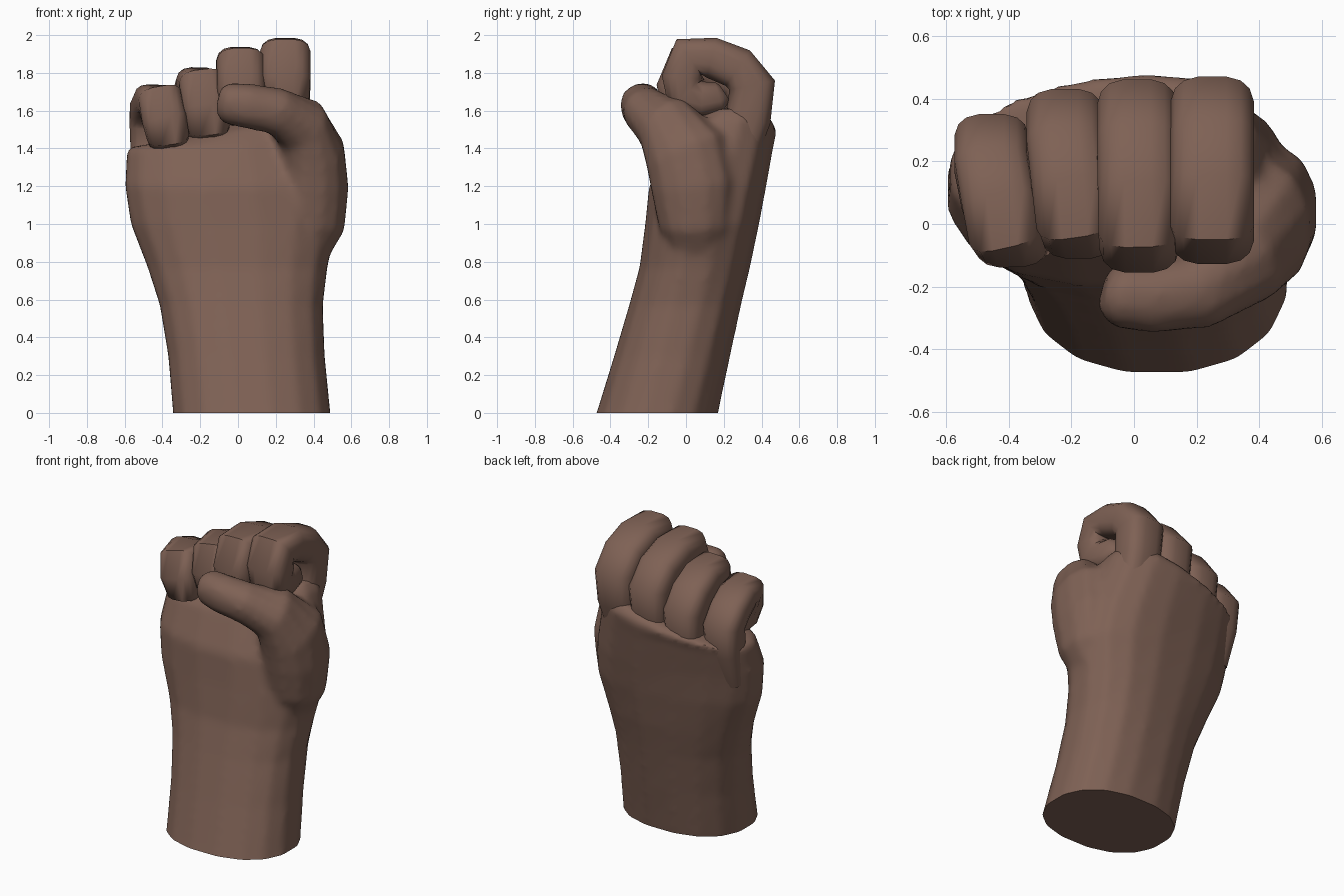
import bpy, bmesh, math
from mathutils import Vector

if "Cube" in bpy.data.objects:
    bpy.data.objects.remove(bpy.data.objects["Cube"])

skin = bpy.data.materials.new("brown skin")
skin.use_nodes = True
skin.diffuse_color = (0.21, 0.12, 0.09, 1)
skin.node_tree.nodes["Principled BSDF"].inputs["Base Color"].default_value = (0.21, 0.12, 0.09, 1)


def super_point(angle, power):
    c, s = math.cos(angle), math.sin(angle)
    e = 2 / power
    return math.copysign(abs(c) ** e, c), math.copysign(abs(s) ** e, s)


def loft(bm, rings):
    """Skin a closed tube through rings of points."""
    loops = [[bm.verts.new(p) for p in ring] for ring in rings]
    n = len(loops[0])
    for a, b in zip(loops, loops[1:]):
        for i in range(n):
            j = (i + 1) % n
            bm.faces.new((a[i], a[j], b[j], b[i]))
    bm.faces.new(loops[0][::-1])
    bm.faces.new(loops[-1])


def tube(bm, path, sizes, side_hint, sides=12, power=2.6):
    """Sweep a rounded section; each size is (half width, half thickness)."""
    rings = []
    for k, p in enumerate(path):
        tangent = (path[min(k + 1, len(path) - 1)] - path[max(k - 1, 0)]).normalized()
        normal = tangent.cross(side_hint).normalized()
        across = normal.cross(tangent)
        ring = []
        for i in range(sides):
            u, v = super_point(math.tau * (i + 0.5) / sides, power)
            ring.append(p + across * u * sizes[k][0] + normal * v * sizes[k][1])
        rings.append(ring)
    loft(bm, rings)


def finish(bm, name):
    bmesh.ops.recalc_face_normals(bm, faces=bm.faces)
    mesh = bpy.data.meshes.new(name)
    bm.to_mesh(mesh)
    bm.free()
    ob = bpy.data.objects.new(name, mesh)
    bpy.context.collection.objects.link(ob)
    mesh.materials.append(skin)
    return ob


def shade(ob, degrees):
    bpy.ops.object.select_all(action="DESELECT")
    ob.select_set(True)
    bpy.context.view_layer.objects.active = ob
    bpy.ops.object.shade_smooth_by_angle(angle=math.radians(degrees))


# Forearm and palm: height, left and right limits, front and back limits
levels = [(-0.15, -0.335, 0.515, -0.53, 0.14), (0, -0.35, 0.495, -0.478, 0.175),
          (0.3, -0.375, 0.465, -0.385, 0.235), (0.57, -0.42, 0.455, -0.305, 0.29),
          (0.77, -0.485, 0.48, -0.25, 0.335), (1.0, -0.575, 0.53, -0.22, 0.38),
          (1.2, -0.605, 0.51, -0.2, 0.415), (1.43, -0.595, 0.44, -0.1, 0.455),
          (1.56, -0.57, 0.4, -0.03, 0.475), (1.62, -0.52, 0.35, 0.06, 0.44)]
bm = bmesh.new()
rings = []
for z, x0, x1, y0, y1 in levels:
    ring = []
    lean = 0.22 * min(1, max(0, z / 1.2))
    for i in range(16):
        u, v = super_point(math.tau * (i + 0.5) / 16, 2.3)
        back = 1 + lean * u if v > 0 else 1
        drop = 0.12 * max(0, z - 1.4) * (u - 1) * 4
        ring.append(Vector(((x0 + x1) / 2 + u * (x1 - x0) / 2,
                            (y0 + y1) / 2 + v * back * (y1 - y0) / 2, z + drop)))
    rings.append(ring)
loft(bm, rings)

# Thumb, wrapped across the front of the fingers
thumb_path = [Vector(p) for p in (
    (0.32, 0.06, 0.78), (0.38, 0.05, 1.0), (0.4, 0.04, 1.2), (0.39, 0.0, 1.38),
    (0.33, -0.11, 1.53), (0.2, -0.215, 1.6), (0.05, -0.235, 1.625),
    (-0.06, -0.225, 1.64), (-0.1, -0.215, 1.645))]
thumb_sizes = [(0.12, 0.12), (0.2, 0.19), (0.23, 0.19), (0.23, 0.18), (0.17, 0.155),
               (0.125, 0.125), (0.115, 0.12), (0.105, 0.11), (0.06, 0.08)]
tube(bm, thumb_path, thumb_sizes, Vector((0, 1, 0.15)), power=2.2)

# Blend palm and thumb, then cut the wrist flat
blend = finish(bm, "hand_blend")
remesh = blend.modifiers.new("Remesh", "REMESH")
remesh.mode = "VOXEL"
remesh.voxel_size = 0.022
smooth = blend.modifiers.new("Smooth", "SMOOTH")
smooth.iterations = 7
evaluated = blend.evaluated_get(bpy.context.evaluated_depsgraph_get())
bm = bmesh.new()
bm.from_mesh(evaluated.to_mesh())
evaluated.to_mesh_clear()
bpy.data.objects.remove(blend)
cut = bmesh.ops.bisect_plane(bm, geom=bm.verts[:] + bm.edges[:] + bm.faces[:],
                             plane_co=(0, 0, 0), plane_no=(0, 0, 1), clear_inner=True)
rim = [e for e in cut["geom_cut"] if isinstance(e, bmesh.types.BMEdge)]
bmesh.ops.contextual_create(bm, geom=rim)
shade(finish(bm, "palm_and_thumb"), 50)

# Curled fingers: one side profile (y, z), fitted to each finger
curl = [(0.25, 1.3), (0.325, 1.55), (0.345, 1.73), (0.27, 1.82), (0.13, 1.875), (0.01, 1.88),
        (-0.02, 1.77), (-0.01, 1.68), (0.08, 1.655), (0.17, 1.67), (0.2, 1.69)]
thick = [0.1, 0.12, 0.125, 0.115, 0.11, 0.115, 0.115, 0.115, 0.095, 0.08, 0.05]
wide = [0.8, 0.95, 1, 1, 1, 1, 1, 0.95, 0.88, 0.75, 0.5]
fingers = {  # back x, tip x, half width, top, depth scale, height scale, front
    "index_finger": (0.25, 0.25, 0.135, 2.0, 1.0, 1.0, -0.13),
    "middle_finger": (0.01, 0.02, 0.13, 1.95, 1.04, 1.0, -0.16),
    "ring_finger": (-0.22, -0.16, 0.125, 1.85, 0.88, 1.0, -0.105),
    "little_finger": (-0.455, -0.37, 0.12, 1.755, 0.8, 0.88, -0.135),
}
for name, (xa, xb, width, top, sy, sz, front) in fingers.items():
    path, sizes = [], []
    for k, (y, z) in enumerate(curl):
        t = min(1, max(0, (k - 3) / 4))
        path.append(Vector((xa + (xb - xa) * t, front + (y + 0.135) * sy, top + (z - 1.995) * sz)))
        sizes.append((width * wide[k], thick[k] * (sy + sz) / 2))
    bm = bmesh.new()
    tube(bm, path, sizes, Vector((1, 0, 0)), sides=16, power=3)
    shade(finish(bm, name), 60)
